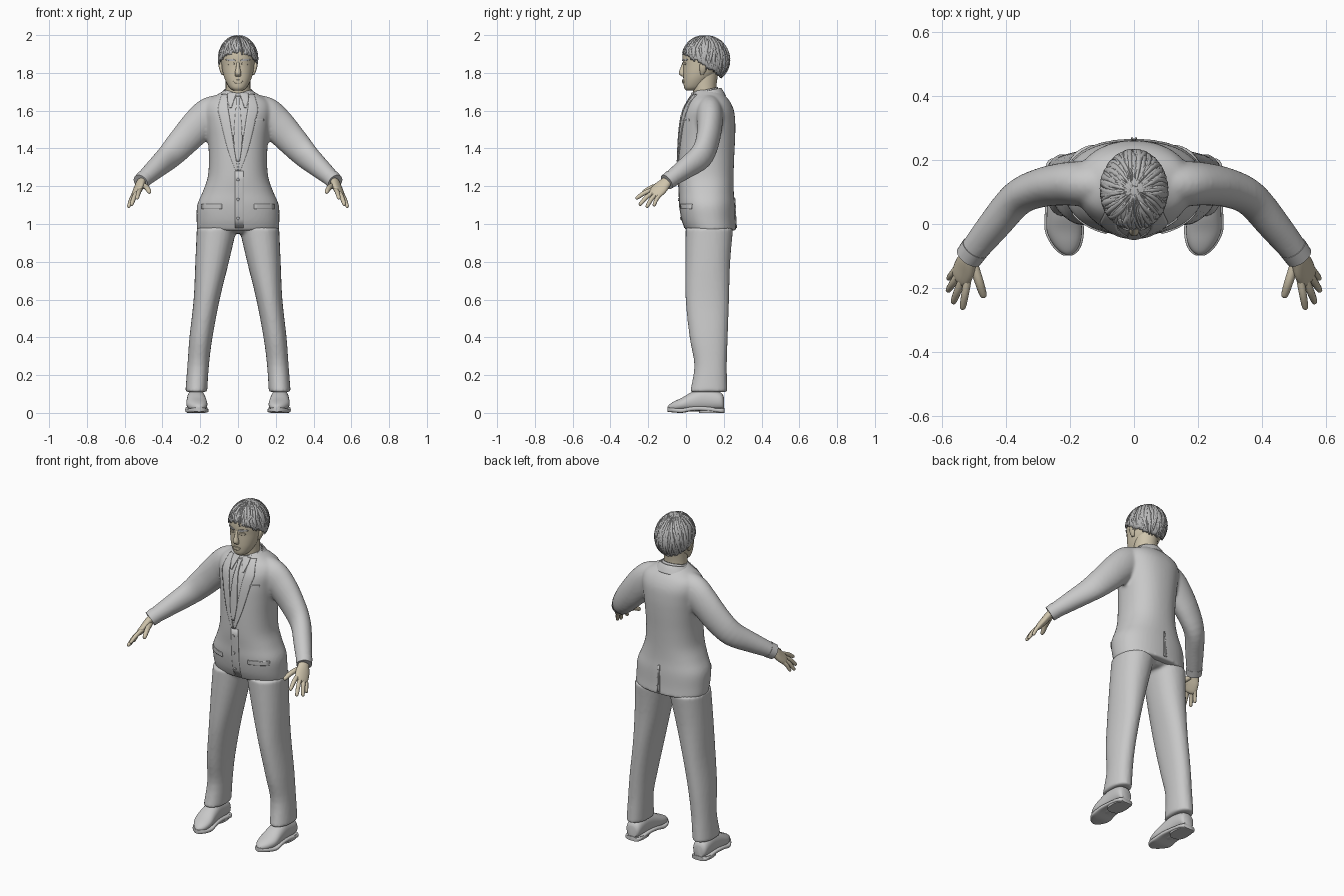
import bpy, bmesh, math, random
from mathutils import Vector
from mathutils.bvhtree import BVHTree

random.seed(4)
cube = bpy.data.objects.get("Cube")
if cube:
    bpy.data.objects.remove(cube)
X, Y, Z = Vector((1, 0, 0)), Vector((0, 1, 0)), Vector((0, 0, 1))


def material(name, rgb):
    m = bpy.data.materials.new(name)
    m.use_nodes = True
    m.diffuse_color = (*rgb, 1)
    m.node_tree.nodes["Principled BSDF"].inputs["Base Color"].default_value = (*rgb, 1)
    return m


CLOTH = material("grey cloth", (0.58, 0.58, 0.58))
SKIN = material("pale skin", (0.62, 0.55, 0.41))
HAIR = material("grey hair", (0.48, 0.48, 0.48))


def spline(keys, steps):
    # Catmull-Rom interpolation of the section keys
    out = []
    for i in range(len(keys) - 1):
        a, b, c, d = (keys[max(0, min(len(keys) - 1, i + k))] for k in (-1, 0, 1, 2))
        for s in range(steps):
            t = s / steps
            out.append([q + t * (r - p + t * (2 * p - 5 * q + 4 * r - w + t * (3 * (q - r) + w - p))) / 2
                        for p, q, r, w in zip(a, b, c, d)])
    return out + [list(keys[-1])]


def loft(bm, keys, axes=None, hint=Z, n=28, p=2.0, steps=4, cap=True, side=1):
    # Sections are x, y, z, first radius, second radius
    pts = spline(keys, steps)
    rings = []
    for i, (x, y, z, a, b) in enumerate(pts):
        if axes:
            u, v = axes
        else:
            t = (Vector(pts[min(i + 1, len(pts) - 1)][:3]) - Vector(pts[max(i - 1, 0)][:3])).normalized()
            u = (hint - t * hint.dot(t)).normalized()
            v = t.cross(u)
        ring = []
        for k in range(n):
            c, s = math.cos(math.tau * k / n), math.sin(math.tau * k / n)
            co = (Vector((x, y, z)) + u * a * math.copysign(abs(c) ** (2 / p), c)
                  + v * b * math.copysign(abs(s) ** (2 / p), s))
            co.x *= side
            ring.append(bm.verts.new(co))
        rings.append(ring)
    for r, q in zip(rings, rings[1:]):
        for k in range(n):
            bm.faces.new((r[k], r[(k + 1) % n], q[(k + 1) % n], q[k]))
    if cap:
        bm.faces.new(rings[0])
        bm.faces.new(rings[-1])


def finish(bm, name, mat, voxel=0, thick=0):
    bmesh.ops.recalc_face_normals(bm, faces=bm.faces)
    closed = not any(e.is_boundary for e in bm.edges)
    if closed and bm.calc_volume(signed=True) < 0:
        bmesh.ops.reverse_faces(bm, faces=bm.faces)
    me = bpy.data.meshes.new(name)
    bm.to_mesh(me)
    bm.free()
    me.materials.append(mat)
    me.shade_smooth()
    me.set_sharp_from_angle(angle=math.radians(45))
    ob = bpy.data.objects.new(name, me)
    bpy.context.collection.objects.link(ob)
    if voxel:
        m = ob.modifiers.new("blend", 'REMESH')
        m.mode, m.voxel_size, m.use_smooth_shade = 'VOXEL', voxel, True
        m = ob.modifiers.new("soften", 'SMOOTH')
        m.factor, m.iterations = 0.5, 4
    if thick:
        m = ob.modifiers.new("thickness", 'SOLIDIFY')
        m.thickness, m.offset = thick, 0
    return ob


def part(name, mat, keys, thick=0, **kw):
    bm = bmesh.new()
    loft(bm, keys, **kw)
    return finish(bm, name, mat, thick=thick)


def surface(ob):
    bpy.context.view_layer.update()
    return BVHTree.FromObject(ob, bpy.context.evaluated_depsgraph_get())


def drape(name, mat, tree, rows, side=1, front=-1, lift=0.002, thick=0.006):
    # Thin panel laid on a surface; rows are height, start x, end x
    bm, grid = bmesh.new(), []
    for z, x0, x1 in spline(rows, 5):
        row = []
        for k in range(7):
            x = side * (x0 + (x1 - x0) * k / 6)
            hit = tree.ray_cast(Vector((x, front * 2, z)), Y * -front)[0]
            row.append(bm.verts.new((x, (hit.y if hit else 0.05) + front * lift, z)))
        grid.append(row)
    for r, q in zip(grid, grid[1:]):
        for k in range(6):
            bm.faces.new((r[k], r[k + 1], q[k + 1], q[k]))
    finish(bm, name, mat, thick=thick)


SIDES = ((1, "left"), (-1, "right"))

# Jacket: body and sleeves blended into one skin
bm = bmesh.new()
body = [(.965, .133, .217, .134), (1.02, .12, .219, .142), (1.1, .112, .216, .147), (1.17, .108, .187, .145),
        (1.25, .105, .16, .147), (1.35, .107, .154, .148), (1.45, .112, .16, .148), (1.53, .116, .17, .145),
        (1.6, .12, .18, .134), (1.65, .122, .165, .11), (1.685, .118, .11, .084), (1.71, .108, .068, .064)]
loft(bm, [(0, y, z, a, b) for z, y, a, b in body], axes=(X, Y), n=48, p=2.25)
for s, _ in SIDES:
    loft(bm, [(.09, .125, 1.605, .083, .07), (.15, .125, 1.577, .093, .071), (.213, .125, 1.52, .09, .067),
              (.29, .113, 1.437, .081, .061), (.363, .08, 1.36, .071, .056), (.437, -.005, 1.293, .056, .051),
              (.51, -.095, 1.228, .041, .042)], side=s)
jacket = finish(bm, "jacket", CLOTH, voxel=.009)

# Trousers
bm = bmesh.new()
loft(bm, [(0, .122, .95, .06, .08), (0, .122, .985, .18, .12), (0, .115, 1.08, .19, .12)],
     axes=(X, Y), p=2.3)
leg = [(.98, .112, .124, .106, .126), (.8, .137, .115, .089, .119), (.6, .166, .113, .069, .115),
       (.4, .196, .12, .061, .101), (.25, .211, .13, .057, .086), (.11, .221, .12, .058, .099)]
for s, _ in SIDES:
    loft(bm, [(x, y, z, a, b) for z, x, y, a, b in leg], axes=(X, Y), side=s, p=2.2)
finish(bm, "trousers", CLOTH, voxel=.009)

# Jacket details
cloth = surface(jacket)
for s, label in SIDES:
    drape(label + "_lapel", CLOTH, cloth, [(1.685, .058, .085), (1.61, .052, .105), (1.56, .044, .095),
                                           (1.4, .02, .055), (1.28, 0, .012)], s)
    drape(label + "_shirt_collar", CLOTH, cloth, [(1.69, .006, .055), (1.66, .02, .055), (1.615, .034, .044)],
          s, lift=.004)
    drape(label + "_pocket_flap", CLOTH, cloth, [(1.105, .085, .19), (1.08, .085, .19)], s)
    drape(label + "_back_vent_edge", CLOTH, cloth, [(1.14, 0, .004), (.98, .003, .01)], s, front=1)
drape("breast_pocket", CLOTH, cloth, [(1.555, .09, .135), (1.545, .09, .135)])
drape("tie", CLOTH, cloth, [(1.675, -.016, .016), (1.64, -.01, .01), (1.45, -.023, .023), (1.33, -.008, .008)],
      lift=.005)
drape("front_overlap", CLOTH, cloth, [(1.28, -.016, .03), (.98, -.016, .03)], lift=0, thick=.005)
for z in (1.235, 1.13, 1.03):
    y = cloth.ray_cast(Vector((0, -2, z)), Y)[0].y
    part("button", CLOTH, [(0, y, z, .008, .008), (0, y - .007, z, .007, .007)],
         axes=(X, Z), n=12, steps=1)


# Collars, lower at the front than the back
def collar(name, keys):
    ob = part(name, CLOTH, keys, thick=.007, axes=(X, Y), cap=False, n=36)
    for v in ob.data.vertices:
        v.co.z += (v.co.y - .11) * .22


collar("shirt_collar_band", [(0, .1, 1.66, .078, .072), (0, .098, 1.712, .07, .068)])
collar("jacket_collar", [(0, .118, 1.655, .112, .09), (0, .112, 1.685, .09, .082), (0, .108, 1.703, .077, .075)])

# Shoes with soles and heels
shoe = [(.222, .2, .05, .03, .035), (.223, .18, .062, .045, .048), (.222, .1, .07, .047, .06),
        (.22, .035, .06, .052, .052), (.217, -.02, .046, .055, .035), (.211, -.06, .036, .043, .026),
        (.207, -.085, .03, .025, .017), (.206, -.097, .026, .006, .008)]
for s, label in SIDES:
    part(label + "_shoe", CLOTH, shoe, axes=(X, Z), side=s, p=2.2)
    part(label + "_sole", CLOTH, [(x, y * 1.02, .012 + (.01 if .02 < y < .15 else 0) - min(0, y + .04) * .1,
                                   a + .006, .012) for x, y, z, a, b in shoe], axes=(X, Z), side=s, p=4)
    part(label + "_heel", CLOTH, [(.223, .135, .0, .048, .066), (.223, .135, .025, .05, .068)],
         axes=(X, Y), side=s, p=2.6, steps=1)

# Hands and cuffs
fingers = {"thumb": ((.497, -.135, 1.2), (.467, -.23, 1.168), .014),
           "index": ((.518, -.17, 1.18), (.535, -.267, 1.135), .012),
           "middle": ((.535, -.172, 1.166), (.565, -.248, 1.1), .012),
           "ring": ((.549, -.16, 1.154), (.581, -.21, 1.088), .0115),
           "little": ((.556, -.142, 1.147), (.579, -.172, 1.095), .0105)}
for s, label in SIDES:
    part(label + "_cuff", CLOTH, [(.495, -.075, 1.242, .046, .045), (.515, -.103, 1.222, .043, .043)], side=s)
    part(label + "_palm", SKIN, [(.498, -.08, 1.238, .028, .024), (.515, -.108, 1.218, .033, .022),
                                 (.528, -.138, 1.188, .042, .02), (.542, -.168, 1.158, .038, .016),
                                 (.546, -.178, 1.148, .022, .008)], hint=Vector((.55, .6, -.5)), side=s, n=20)
    for f, (base, tip, r) in fingers.items():
        a, b = Vector(base), Vector(tip)
        path = [(a - (b - a) * .2, r), (a.lerp(b, .45) + Z * .008, r), (a.lerp(b, .9), r * .8), (b, r * .3)]
        part(label + "_" + f + "_finger", SKIN, [(*c, q, q) for c, q in path], n=12, side=s)

# Head, neck and face
part("neck", SKIN, [(0, .106, 1.64, .07, .064), (0, .098, 1.72, .065, .063), (0, .1, 1.81, .066, .072)],
     axes=(X, Y))
skull = [(1.706, .032, .024, .03), (1.722, .04, .046, .05), (1.76, .056, .067, .07), (1.8, .075, .08, .09),
         (1.84, .085, .086, .1), (1.88, .09, .089, .108), (1.92, .092, .085, .105), (1.96, .095, .06, .08),
         (1.983, .1, .015, .02)]
head = part("head", SKIN, [(0, y, z, a, b) for z, y, a, b in skull], axes=(X, Y), n=40, p=2.15)
part("nose", SKIN, [(0, -.008, 1.862, .008, .008), (0, -.016, 1.83, .01, .012), (0, -.018, 1.798, .017, .02),
                    (0, -.012, 1.782, .014, .012)], axes=(X, Y), n=16)
face = surface(head)
drape("lips", SKIN, face, [(1.764, -.006, .006), (1.757, -.025, .025), (1.745, -.012, .012)], thick=.009)
for s, label in SIDES:
    drape(label + "_eyebrow", HAIR, face, [(1.874, .03, .058), (1.868, .014, .062), (1.862, .014, .035)], s)
    drape(label + "_eyelid", SKIN, face, [(1.855, .026, .045), (1.848, .018, .052), (1.841, .027, .044)], s)
    part(label + "_ear", SKIN, [(.078, .085, 1.79, .008, .008), (.088, .09, 1.815, .01, .018),
                                (.092, .095, 1.845, .011, .022), (.085, .095, 1.862, .006, .01)],
         axes=(X, Y), side=s, n=16)

# Hair: a trimmed cap with crossing, overlapping locks from crown to hairline
centre, size = Vector((0, .103, 1.87)), Vector((.1, .122, .123))


def scalp(theta, az, grow=1.0):
    d = Vector((math.sin(theta) * math.cos(az), math.sin(theta) * math.sin(az), math.cos(theta)))
    return centre + d * size * grow


def hairline(co):
    return 1.9 - .62 * max(co.y, -.02)


bm = bmesh.new()
bmesh.ops.create_uvsphere(bm, u_segments=40, v_segments=28, radius=1)
for v in bm.verts:
    v.co = centre + v.co * size
low = [f for f in bm.faces if f.calc_center_median().z < hairline(f.calc_center_median())]
bmesh.ops.delete(bm, geom=low, context='FACES')
finish(bm, "hair_cap", HAIR, thick=.012)

bm = bmesh.new()
for i in range(150):
    az = math.tau * i / 50 + random.uniform(-.06, .06)
    start = random.choice((.1, .3, .6, .9))
    twist, height = random.uniform(-.45, .45), random.uniform(.025, .05)
    end = start
    while scalp(end, az + twist).z > hairline(scalp(end, az + twist)) + random.uniform(-.012, .012):
        end += .04
    wide, prev = random.uniform(.07, .11), None
    for k in range(9):
        t = k / 8
        th, w = start + (end - start) * t, wide * (1 - .6 * t ** 3)
        grow = 1.01 + height * math.sin(math.pi * (.15 + .7 * t))
        row = [bm.verts.new(scalp(th, az + twist * t + w * j, grow + (.015 if j == 0 else 0)))
               for j in (-1, 0, 1)]
        if prev:
            for j in (0, 1):
                bm.faces.new((prev[j], prev[j + 1], row[j + 1], row[j]))
        prev = row
finish(bm, "hair_locks", HAIR, thick=.003)
